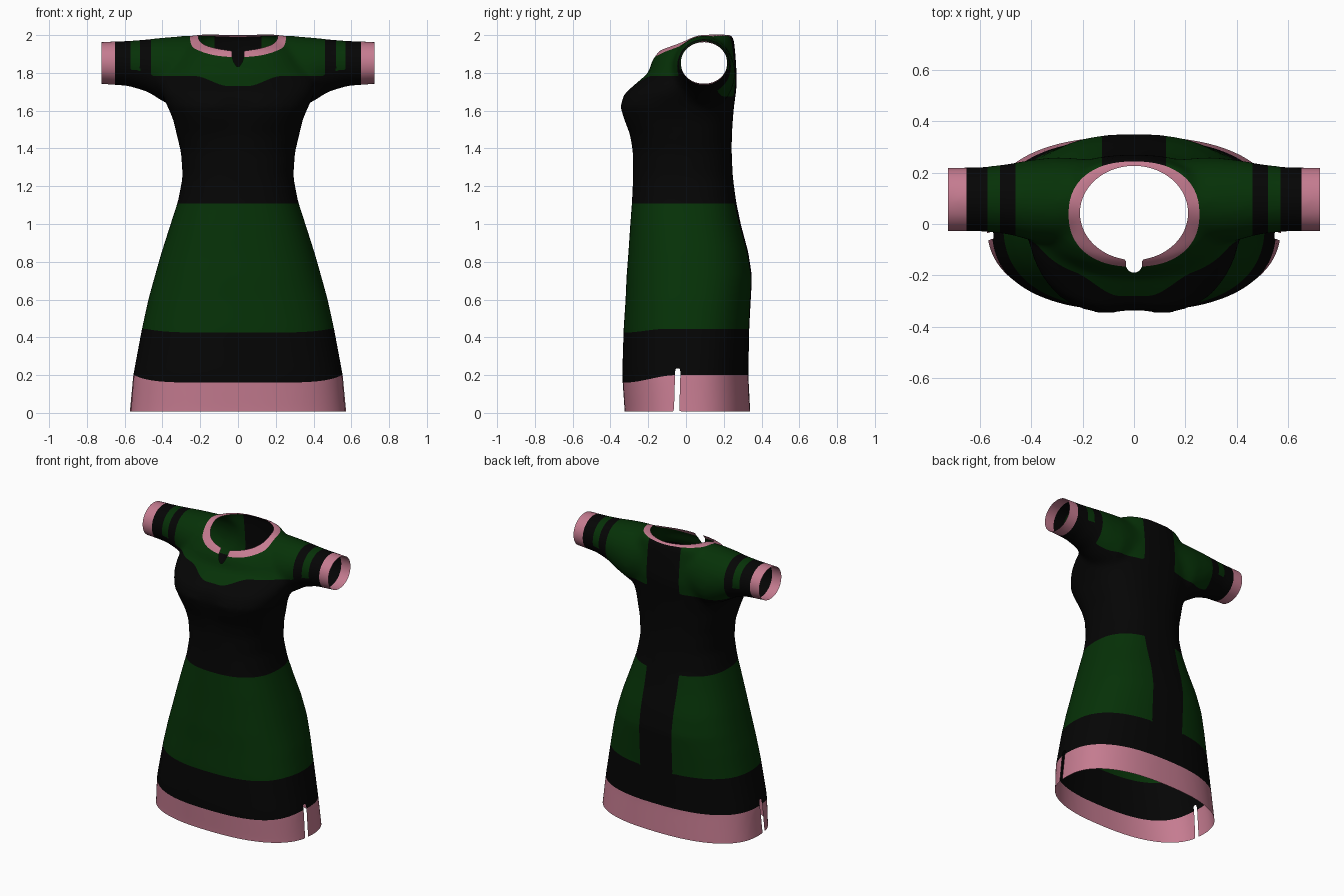
import bpy, bmesh, math

if "Cube" in bpy.data.objects:
    bpy.data.objects.remove(bpy.data.objects["Cube"])


def material(name, rgb):
    m = bpy.data.materials.new(name)
    m.diffuse_color = (*rgb, 1)
    m.use_nodes = True
    m.node_tree.nodes["Principled BSDF"].inputs["Base Color"].default_value = m.diffuse_color
    return m


BLACK = material("black cloth", (0.0015, 0.0015, 0.0015))
GREEN = material("dark green cloth", (0.0018, 0.031, 0.0022))
PINK = material("pink trim", (0.56, 0.2, 0.28))
N = 64


def loft(bm, rings):
    """Skin a closed solid through equal-length rings of points."""
    rows = [[bm.verts.new(p) for p in ring] for ring in rings]
    for a, b in zip(rows, rows[1:]):
        for i in range(N):
            j = (i + 1) % N
            bm.faces.new((a[i], a[j], b[j], b[i]))
    bm.faces.new(rows[0][::-1])
    bm.faces.new(rows[-1])


def power(v, e):
    return math.copysign(abs(v) ** e, v)


# torso and skirt: height, half width, front y, back y
BODY = [(-0.1, .585, -.325, .345), (.01, .573, -.325, .34), (.2, .555, -.338, .33),
        (.45, .508, -.33, .335), (.6, .475, -.32, .343), (.72, .442, -.315, .35),
        (.85, .405, -.305, .33), (1.0, .357, -.295, .29), (1.12, .318, -.286, .265),
        (1.25, .293, -.28, .248), (1.38, .302, -.282, .242), (1.47, .324, -.302, .243),
        (1.55, .342, -.338, .248), (1.62, .372, -.36, .254), (1.69, .405, -.337, .264),
        (1.75, .42, -.262, .27), (1.8, .39, -.2, .268), (1.87, .34, -.178, .264),
        (1.92, .31, -.14, .26), (1.96, .28, -.065, .255), (2.003, .22, 0.0, .25)]
# shoulders and sleeves: x, front y, back y, bottom z, top z
ARM = [(.15, -.06, .25, 1.62, 2.0), (.3, -.08, .26, 1.6, 1.995),
       (.4, -.065, .25, 1.65, 1.987), (.48, -.042, .235, 1.70, 1.978),
       (.58, -.03, .222, 1.73, 1.97), (.72, -.03, .22, 1.741, 1.964), (.82, -.03, .22, 1.743, 1.963)]

bm = bmesh.new()
rings = []
for z, w, f, b in BODY:
    ring = []
    # fuller corners on the skirt and waist, rounder at the shoulders
    e = .82 if z < 1.65 else .9
    for i in range(N):
        a = math.tau * i / N
        c, s = math.cos(a), math.sin(a)
        bust = math.exp(-((z - 1.6) / .12) ** 2) if s < 0 else 0
        mid = (f + b) / 2
        x = w * power(c, e)
        y = mid + (b - mid) * power(s, e - .1 * bust)
        # shallow hollow between the two sides of the chest
        y += .024 * bust * math.exp(-(x / .09) ** 2)
        ring.append((x, y, z))
    rings.append(ring)
loft(bm, rings)

for side in (-1, 1):
    loft(bm, [[(side * x, (f + b) / 2 + (b - f) / 2 * math.cos(math.tau * i / N),
                (lo + hi) / 2 + (hi - lo) / 2 * math.sin(math.tau * i / N)) for i in range(N)]
              for x, f, b, lo, hi in ARM])
bmesh.ops.recalc_face_normals(bm, faces=bm.faces)
mesh = bpy.data.meshes.new("dress")
bm.to_mesh(mesh)
bm.free()
dress = bpy.data.objects.new("dress", mesh)
bpy.context.collection.objects.link(dress)

# fuse the solids into one skin and soften the joins
fuse = dress.modifiers.new("fuse", 'REMESH')
fuse.mode = 'VOXEL'
fuse.voxel_size = .015
soften = dress.modifiers.new("soften", 'SMOOTH')
soften.factor = .5
soften.iterations = 16
bm = bmesh.new()
bm.from_object(dress, bpy.context.evaluated_depsgraph_get())
dress.modifiers.clear()


def oval(p, rx, y0, y1, e=2.0):
    """Signed field of an oval seen from above, negative inside."""
    mid, ry = (y0 + y1) / 2, (y1 - y0) / 2
    return ((abs(p.x) / rx) ** e + (abs(p.y - mid) / ry) ** e) ** (1 / e) * .2 - .2


def step(a, b, v):
    t = min(1, max(0, (v - a) / (b - a)))
    return t * t * (3 - 2 * t)


def openings(p):
    neck = max(1.7 - p.z, oval(p, .21, -.14, .226))
    keyhole = max(1.7 - p.z, math.hypot(p.x, max(0, -.157 - p.y)) - .032, p.y)
    slit = max(abs(p.y + .05 - .03 * p.z) - .014, p.z - .235)
    return min(p.z - .008, .722 - abs(p.x), neck, keyhole, slit)


def trim(p):
    hem = p.z - .2 + .04 * step(.05, .33, -p.y)
    cuff = .65 - abs(p.x)
    collar = max(1.75 - p.z, oval(p, .254, -.166, .243, 2.3))
    return min(hem, cuff, collar)


def panels(p):
    ax = abs(p.x)
    back_stripe = min(p.y, .125 - ax)          # black strip down the back
    skirt = max(.445 - .02 * step(.1, .33, -p.y) - p.z, p.z - 1.108, back_stripe)
    # yoke hem dips at the centre front and runs lower across the back
    front_edge = 1.783 - .053 * (1 - step(.05, .23, ax))
    edge = front_edge + (1.675 - front_edge) * step(.1, .2, p.y)
    yoke = max(edge - p.z, ax - .46, back_stripe)
    band = max(abs(ax - .545) - .025, 1.815 - p.z)
    return min(skirt, yoke, band)


def slice_along(field):
    """Cut the skin along the zero line of a field."""
    val = {v: field(v.co) for v in bm.verts}
    cuts = []
    for e in list(bm.edges):
        a, b = e.verts
        fa, fb = val[a], val[b]
        if fa * fb < 0:
            cuts.append(bmesh.utils.edge_split(e, a, fa / (fa - fb))[1])
    bmesh.ops.connect_verts(bm, verts=cuts)


# open the neck, cuffs, hem and side slits
slice_along(openings)
bmesh.ops.delete(bm, geom=[f for f in bm.faces if openings(f.calc_center_median()) < 0],
                 context='FACES')
# colour the trim and panels
slice_along(trim)
slice_along(panels)
for f in bm.faces:
    c = f.calc_center_median()
    f.material_index = 2 if trim(c) < 0 else 1 if panels(c) < 0 else 0
    f.smooth = True
bm.to_mesh(mesh)
bm.free()
for m in (BLACK, GREEN, PINK):
    mesh.materials.append(m)
